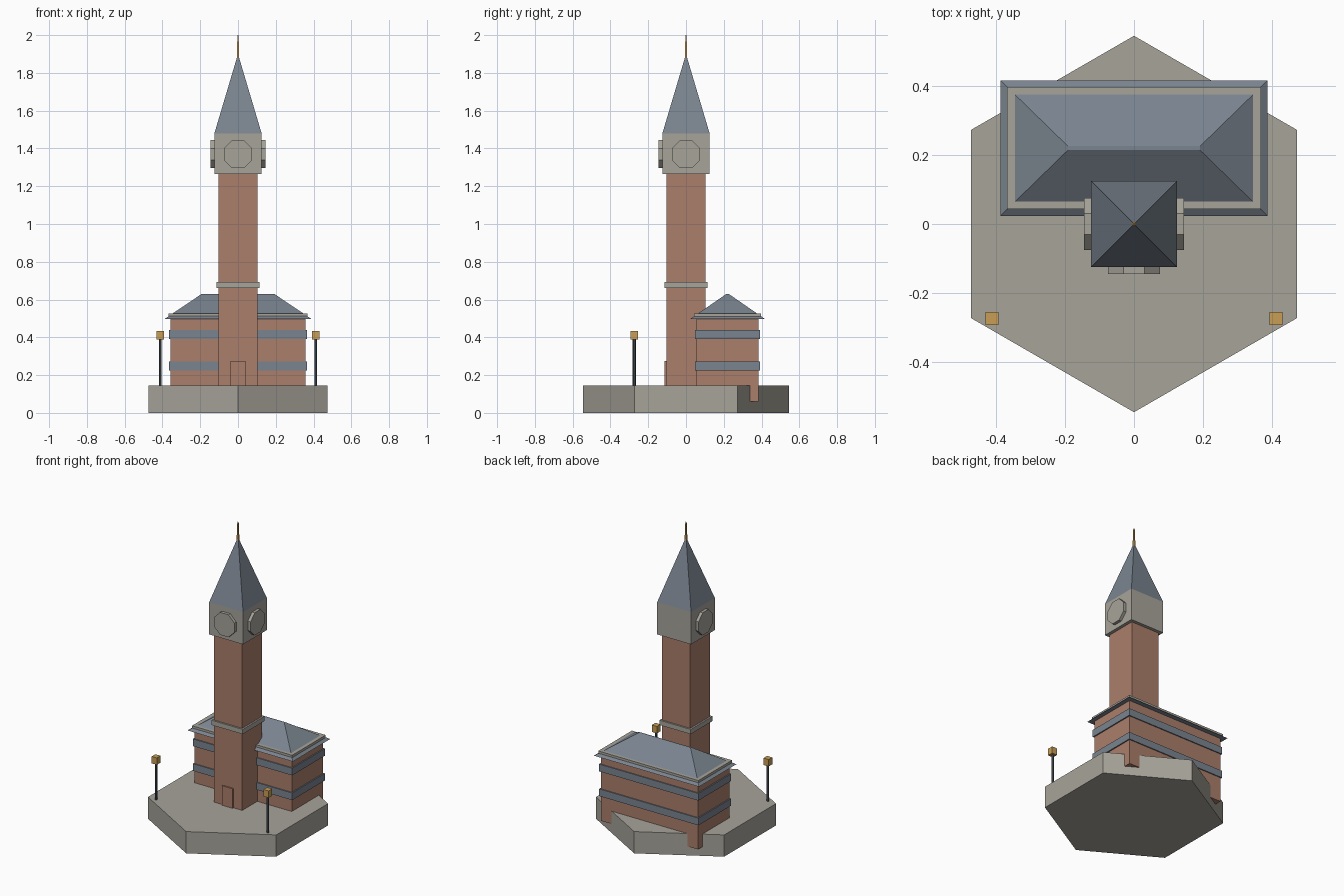
import bpy, bmesh, math
from mathutils import Matrix

if "Cube" in bpy.data.objects:
    bpy.data.objects.remove(bpy.data.objects["Cube"])


def material(name, r, g, b):
    lin = [((c / 255 + 0.055) / 1.055) ** 2.4 for c in (r, g, b)]
    m = bpy.data.materials.new(name)
    m.diffuse_color = (*lin, 1)
    m.use_nodes = True
    m.node_tree.nodes["Principled BSDF"].inputs["Base Color"].default_value = m.diffuse_color
    return m


STONE = material("pale stone", 167, 164, 154)
BRICK = material("red brick", 171, 126, 107)
SLATE = material("blue slate", 122, 132, 143)
GOLD = material("warm gold", 200, 158, 86)
IRON = material("dark iron", 72, 79, 86)


def finish(name, bm, mat):
    bmesh.ops.recalc_face_normals(bm, faces=bm.faces)
    mesh = bpy.data.meshes.new(name)
    bm.to_mesh(mesh)
    bm.free()
    mesh.materials.append(mat)
    ob = bpy.data.objects.new(name, mesh)
    bpy.context.collection.objects.link(ob)
    return ob


def frustum(name, mat, center, bottom, top, z0, z1):
    """Box or hipped block: half sizes at the bottom and at the top."""
    bm = bmesh.new()
    bmesh.ops.create_cube(bm, size=2)
    for v in bm.verts:
        hx, hy = top if v.co.z > 0 else bottom
        v.co = (center[0] + v.co.x * hx, center[1] + v.co.y * hy,
                z1 if v.co.z > 0 else z0)
    return finish(name, bm, mat)


def box(name, mat, center, half, z0, z1):
    return frustum(name, mat, center, half, half, z0, z1)


def prism(name, mat, sides, radius, depth, matrix):
    bm = bmesh.new()
    bmesh.ops.create_cone(bm, cap_ends=True, segments=sides, radius1=radius,
                          radius2=radius, depth=depth, matrix=matrix)
    return finish(name, bm, mat)


# Hexagonal plinth with corners pointing front and back
base = prism("plinth", STONE, 6, 0.546, 0.145, Matrix.Translation((0, 0, 0.0725)))
if abs(max(v.co.y for v in base.data.vertices) - 0.546) > 0.01:
    base.data.transform(Matrix.Rotation(math.pi / 6, 4, 'Z'))

# Hall with two string courses, hipped roof and cornice
HALL = (0, 0.22)
box("hall_walls", BRICK, HALL, (0.358, 0.165), 0.06, 0.5)
for i, z in enumerate((0.225, 0.39)):
    box(f"hall_band_{i + 1}", SLATE, HALL, (0.366, 0.172), z, z + 0.048)
frustum("hall_roof", SLATE, HALL, (0.388, 0.197), (0.192, 0.006), 0.498, 0.63)
box("hall_cornice", STONE, HALL, (0.369, 0.177), 0.505, 0.527)

# Tower shaft, belt course, door
MID = (0, 0)
box("tower_shaft", BRICK, MID, (0.104, 0.104), 0.145, 1.265)
box("tower_belt", STONE, MID, (0.115, 0.115), 0.66, 0.692)
box("door", BRICK, (0, -0.104), (0.04, 0.009), 0.145, 0.275)

# Clock stage, spire and finial
box("clock_stage", STONE, MID, (0.125, 0.125), 1.265, 1.48)
frustum("spire", SLATE, MID, (0.125, 0.125), (0.003, 0.003), 1.48, 1.89)
frustum("finial", GOLD, MID, (0.007, 0.007), (0.003, 0.003), 1.86, 2.0)

# Octagonal clock discs on the front and both sides
for name, turn in (("front", 0), ("right", 90), ("left", -90)):
    m = (Matrix.Rotation(math.radians(turn), 4, 'Z')
         @ Matrix.Translation((0, -0.133, 1.37))
         @ Matrix.Rotation(math.pi / 2, 4, 'X')
         @ Matrix.Rotation(math.pi / 8, 4, 'Z'))
    disc = prism(f"clock_{name}", STONE, 8, 0.081, 0.024, m)

# Lamp posts at the front corners
for side, x in (("left", -0.412), ("right", 0.412)):
    prism(f"lamp_post_{side}", IRON, 6, 0.008, 0.245,
          Matrix.Translation((x, -0.274, 0.2675)))
    box(f"lamp_head_{side}", GOLD, (x, -0.274), (0.019, 0.019), 0.388, 0.434)
